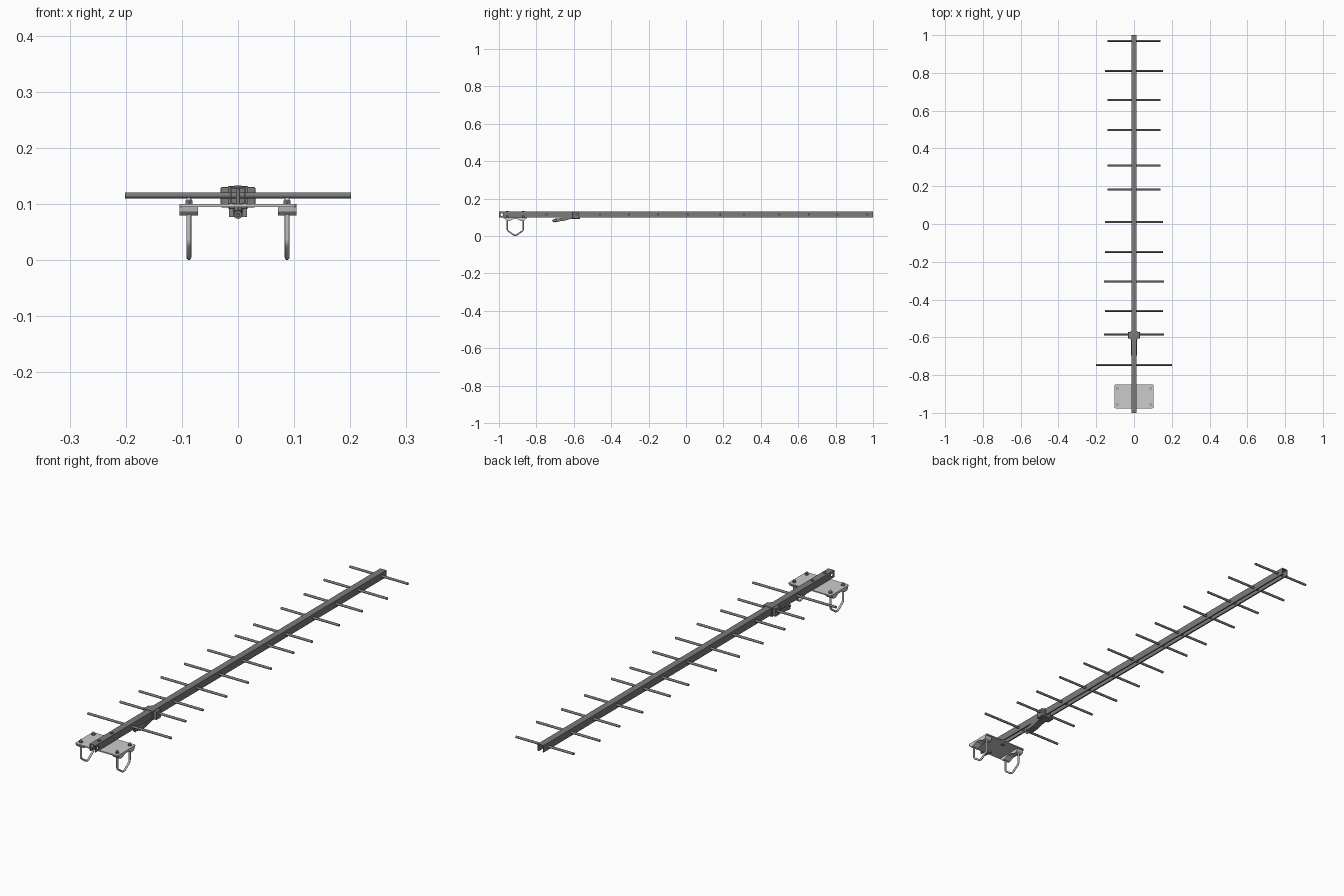
import bpy, bmesh, math
from mathutils import Vector

if "Cube" in bpy.data.objects:
    bpy.data.objects.remove(bpy.data.objects["Cube"])


def material(name, v):
    m = bpy.data.materials.new(name)
    m.diffuse_color = (v, v, v, 1)
    m.use_nodes = True
    m.node_tree.nodes["Principled BSDF"].inputs["Base Color"].default_value = m.diffuse_color
    return m


DARK = material("dark_grey", 0.2)
LIGHT = material("light_grey", 0.55)


def finish(name, bm, mat, smooth=False):
    bmesh.ops.recalc_face_normals(bm, faces=bm.faces[:])
    me = bpy.data.meshes.new(name)
    bm.to_mesh(me)
    bm.free()
    ob = bpy.data.objects.new(name, me)
    bpy.context.collection.objects.link(ob)
    me.materials.append(mat)
    if smooth:
        shade(ob)
    return ob


def shade(ob):
    bpy.ops.object.select_all(action='DESELECT')
    ob.select_set(True)
    bpy.context.view_layer.objects.active = ob
    bpy.ops.object.shade_smooth_by_angle(angle=math.radians(40))


def prism(name, pts, axis, a, b, mat=DARK):
    """Extrude a profile: (y,z) along x, (x,z) along y, or (x,y) along z."""
    bm = bmesh.new()
    place = {'X': lambda p, t: (t, p[0], p[1]),
             'Y': lambda p, t: (p[0], t, p[1]),
             'Z': lambda p, t: (p[0], p[1], t)}[axis]
    f = bm.faces.new([bm.verts.new(place(p, a)) for p in pts])
    r = bmesh.ops.extrude_face_region(bm, geom=[f])
    d = Vector(place((0, 0), b - a))
    bmesh.ops.translate(bm, vec=d, verts=[v for v in r['geom'] if isinstance(v, bmesh.types.BMVert)])
    return finish(name, bm, mat)


def box(name, x, y0, y1, z0, z1, bevel=0.0, mat=DARK):
    ob = prism(name, [(-x, y0), (x, y0), (x, y1), (-x, y1)], 'Z', z0, z1, mat)
    if bevel:
        m = ob.modifiers.new("bevel", 'BEVEL')
        m.width, m.segments = bevel, 2
    return ob


def rod(name, p, q, r, n=16, mat=DARK, smooth=True):
    p, q = Vector(p), Vector(q)
    bm = bmesh.new()
    bmesh.ops.create_cone(bm, cap_ends=True, segments=n, radius1=r, radius2=r, depth=(q - p).length)
    bmesh.ops.rotate(bm, verts=bm.verts, matrix=(q - p).to_track_quat('Z', 'Y').to_matrix())
    bmesh.ops.translate(bm, verts=bm.verts, vec=(p + q) / 2)
    return finish(name, bm, mat, smooth)


# Boom: lipped channel, open along the underside
W, T, LIP, Z0, Z1 = 0.0145, 0.0025, 0.006, 0.1, 0.13
half = [(W - LIP, Z0), (W, Z0), (W, Z1)]
inner = [(W - T, Z1 - T), (W - T, Z0 + T), (W - LIP, Z0 + T)]
profile = (half + [(-x, z) for x, z in reversed(half)]
           + [(-x, z) for x, z in reversed(inner)] + inner)
boom = prism("boom", profile, 'Y', -1, 1)

# Cross hole near the mounting end
cutter = rod("boom_hole_cutter", (-0.05, -0.985, 0.115), (0.05, -0.985, 0.115), 0.007, smooth=False)
cutter.hide_render = True
cutter.hide_viewport = True
cut = boom.modifiers.new("hole", 'BOOLEAN')
cut.operation, cut.object = 'DIFFERENCE', cutter

# Reflector, driven element and directors: (y, half length)
elements = [(-0.746, 0.201), (-0.585, 0.158), (-0.46, 0.154), (-0.304, 0.158),
            (-0.148, 0.154), (0.01, 0.153), (0.183, 0.141), (0.31, 0.141),
            (0.497, 0.14), (0.656, 0.14), (0.81, 0.153), (0.97, 0.14)]
for i, (y, h) in enumerate(elements):
    rod(f"element_{i + 1}", (-h, y, 0.1155), (h, y, 0.1155), 0.0052)

# Feed block around the boom, with sloping cable housing below
box("feed_collar", 0.018, -0.612, -0.567, 0.092, 0.132, 0.0015)
box("feed_block", 0.031, -0.606, -0.572, 0.094, 0.13, 0.002)
prism("cable_housing", [(-0.57, 0.101), (-0.645, 0.101), (-0.692, 0.092), (-0.696, 0.077),
                        (-0.655, 0.081), (-0.61, 0.093), (-0.57, 0.093)], 'X', -0.016, 0.016)
rod("connector_nut", (0, -0.69, 0.0855), (0, -0.699, 0.0835), 0.0105, 6, smooth=False)
rod("connector", (0, -0.69, 0.0855), (0, -0.712, 0.081), 0.0075)
rod("connector_pin", (0, -0.70, 0.083), (0, -0.715, 0.080), 0.003, 8)

# Mounting plate with rounded corners
YC = -0.913
pts = []
for sx, sy, a0 in ((1, 1, 0), (-1, 1, 90), (-1, -1, 180), (1, -1, 270)):
    for k in range(4):
        a = math.radians(a0 + 30 * k)
        pts.append((sx * 0.096 + 0.008 * math.cos(a), YC + sy * 0.055 + 0.008 * math.sin(a)))
prism("mounting_plate", pts, 'Z', 0.095, 0.1, LIGHT)

# Bolts fixing the boom to the plate
for y in (YC - 0.043, YC + 0.043):
    rod("boom_bolt", (0, y, 0.09), (0, y, 0.132), 0.004)
    rod("boom_bolt_head", (0, y, 0.13), (0, y, 0.1335), 0.007, 6, smooth=False)
    rod("boom_bolt_nut", (0, y, 0.089), (0, y, 0.095), 0.007, 6, smooth=False)

# Mast clamps: notched saddle, pointed U-bolt and nuts on each side
saddle = [(-0.055, 0.095), (-0.053, 0.087), (-0.045, 0.08), (-0.03, 0.08), (-0.012, 0.09),
          (0.012, 0.09), (0.03, 0.08), (0.045, 0.08), (0.053, 0.087), (0.055, 0.095)]
side = [(0.043, 0.112), (0.043, 0.038), (0.0415, 0.032), (0.037, 0.0265),
        (0.01, 0.0075), (0.005, 0.0052)]
u_path = side + [(0, 0.0045)] + [(-y, z) for y, z in reversed(side)]
for s, label in ((-1, "left"), (1, "right")):
    x = s * 0.0875
    prism(f"saddle_{label}", [(YC + y, z) for y, z in saddle], 'X', x - 0.0165, x + 0.0165, LIGHT)

    cu = bpy.data.curves.new(f"u_bolt_{label}", 'CURVE')
    cu.dimensions = '3D'
    cu.bevel_depth, cu.bevel_resolution, cu.use_fill_caps = 0.0042, 3, True
    sp = cu.splines.new('POLY')
    sp.points.add(len(u_path) - 1)
    for p, (y, z) in zip(sp.points, u_path):
        p.co = (x, YC + y, z, 1)
    ob = bpy.data.objects.new(f"u_bolt_{label}", cu)
    bpy.context.collection.objects.link(ob)
    cu.materials.append(LIGHT)
    bpy.ops.object.select_all(action='DESELECT')
    ob.select_set(True)
    bpy.context.view_layer.objects.active = ob
    bpy.ops.object.convert(target='MESH')
    shade(bpy.context.object)

    for y in (YC - 0.043, YC + 0.043):
        rod(f"u_bolt_nut_{label}", (x, y, 0.1), (x, y, 0.106), 0.0075, 6, smooth=False)
